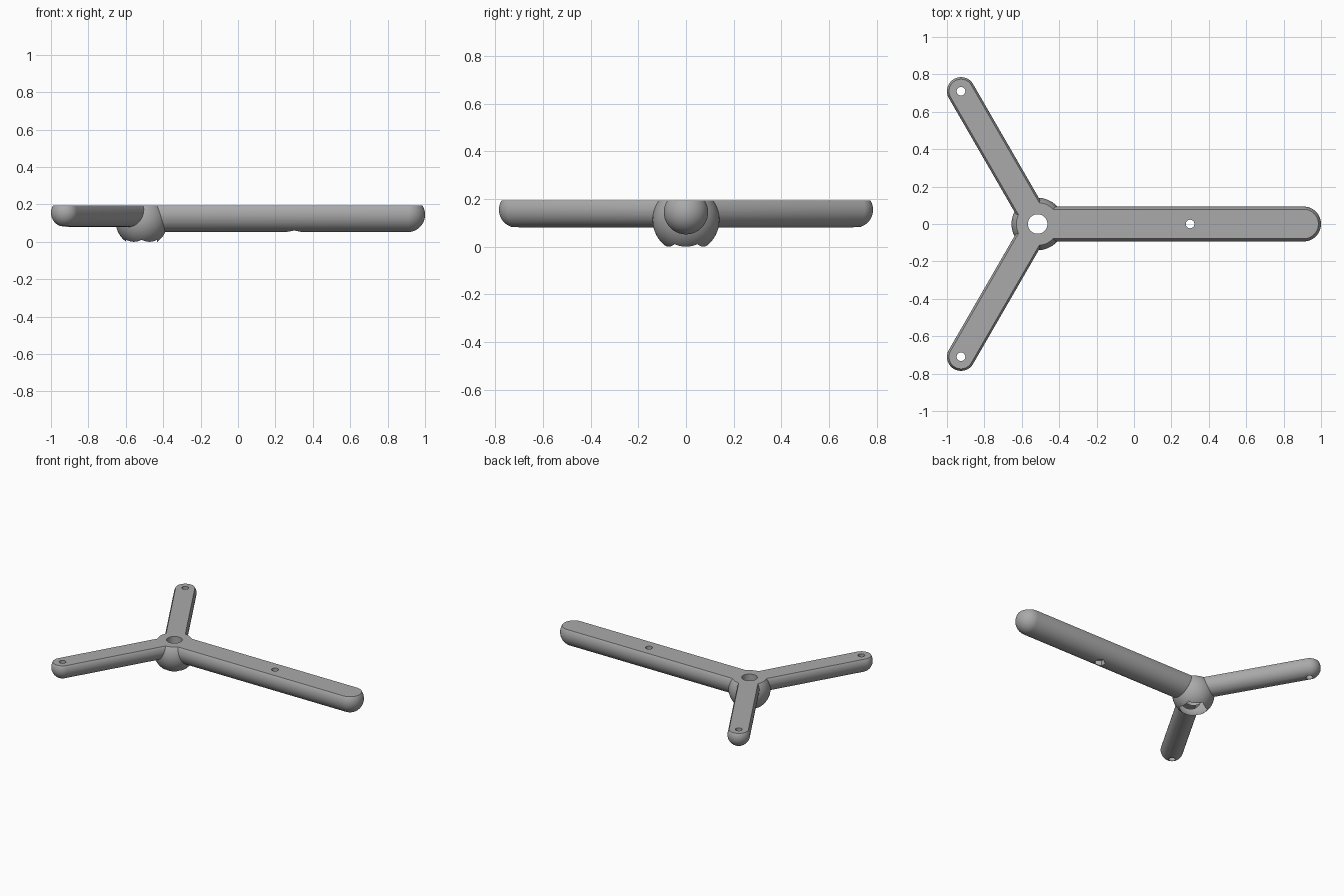
import bpy, bmesh, math
from mathutils import Matrix, Vector

if "Cube" in bpy.data.objects:
    bpy.data.objects.remove(bpy.data.objects["Cube"], do_unlink=True)

HUB = Vector((-0.515, 0, 0))
TOP = 0.194

grey = bpy.data.materials.new("plain grey")
grey.diffuse_color = (0.4, 0.4, 0.4, 1)
grey.use_nodes = True
grey.node_tree.nodes["Principled BSDF"].inputs["Base Color"].default_value = (0.4, 0.4, 0.4, 1)


def make(name, bm):
    mesh = bpy.data.meshes.new(name)
    bmesh.ops.recalc_face_normals(bm, faces=bm.faces)
    bm.to_mesh(mesh)
    bm.free()
    mesh.materials.append(grey)
    ob = bpy.data.objects.new(name, mesh)
    bpy.context.collection.objects.link(ob)
    return ob


def capsule(name, radius, length, angle, z):
    """Round bar starting at the hub; an odd ring count leaves the equator free to stretch."""
    bm = bmesh.new()
    bmesh.ops.create_uvsphere(bm, u_segments=64, v_segments=33, radius=radius)
    for v in bm.verts:
        if v.co.z > 0:
            v.co.z += length
    place = (Matrix.Translation(HUB + Vector((0, 0, z)))
             @ Matrix.Rotation(angle, 4, 'Z') @ Matrix.Rotation(math.pi / 2, 4, 'Y'))
    bm.transform(place)
    return make(name, bm)


def prism(name, sides, radius, centre, z0, z1, turn=0):
    bm = bmesh.new()
    bmesh.ops.create_cone(bm, cap_ends=True, segments=sides, radius1=radius,
                          radius2=radius, depth=z1 - z0)
    bm.transform(Matrix.Translation((centre.x, centre.y, (z0 + z1) / 2))
                 @ Matrix.Rotation(turn, 4, 'Z'))
    return make(name, bm)


def combine(body, other, operation):
    mod = body.modifiers.new("join", 'BOOLEAN')
    mod.operation, mod.solver, mod.object = operation, 'EXACT', other
    bpy.context.view_layer.update()
    graph = bpy.context.evaluated_depsgraph_get()
    mesh = bpy.data.meshes.new_from_object(body.evaluated_get(graph))
    body.modifiers.clear()
    body.data = mesh
    bpy.data.objects.remove(other, do_unlink=True)


# Round hub
bm = bmesh.new()
bmesh.ops.create_uvsphere(bm, u_segments=64, v_segments=40, radius=0.14)
bm.transform(Matrix.Translation(HUB + Vector((0, 0, 0.113))))
bracket = make("three_arm_bracket", bm)

# Arms: radius, length, angle, axis height, distance of the bolt hole
arms = [(0.093, 1.422, 0, 0.145, 0.815),
        (0.075, 0.82, math.radians(120), 0.155, 0.82),
        (0.075, 0.82, math.radians(-120), 0.155, 0.82)]
for radius, length, angle, z, reach in arms:
    combine(bracket, capsule("arm", radius, length, angle, z), 'UNION')

# Flat top
combine(bracket, prism("top_cutter", 4, 3, Vector((0, 0, 0)), TOP, 1, math.pi / 4), 'DIFFERENCE')

# Centre hole with hexagonal nut pocket underneath
combine(bracket, prism("centre_hole", 48, 0.052, HUB, -1, 1), 'DIFFERENCE')
combine(bracket, prism("centre_pocket", 6, 0.096, HUB, -1, 0.06), 'DIFFERENCE')

# Arm holes with smaller nut pockets
for radius, length, angle, z, reach in arms:
    spot = HUB + Vector((math.cos(angle), math.sin(angle), 0)) * reach
    combine(bracket, prism("arm_hole", 32, 0.023, spot, -1, 1), 'DIFFERENCE')
    combine(bracket, prism("arm_pocket", 6, 0.04, spot, -1, z - radius + 0.04, angle), 'DIFFERENCE')

# Smooth round surfaces, crisp cut edges
bpy.ops.object.select_all(action='DESELECT')
bracket.select_set(True)
bpy.context.view_layer.objects.active = bracket
bpy.ops.object.shade_smooth_by_angle(angle=math.radians(25))
